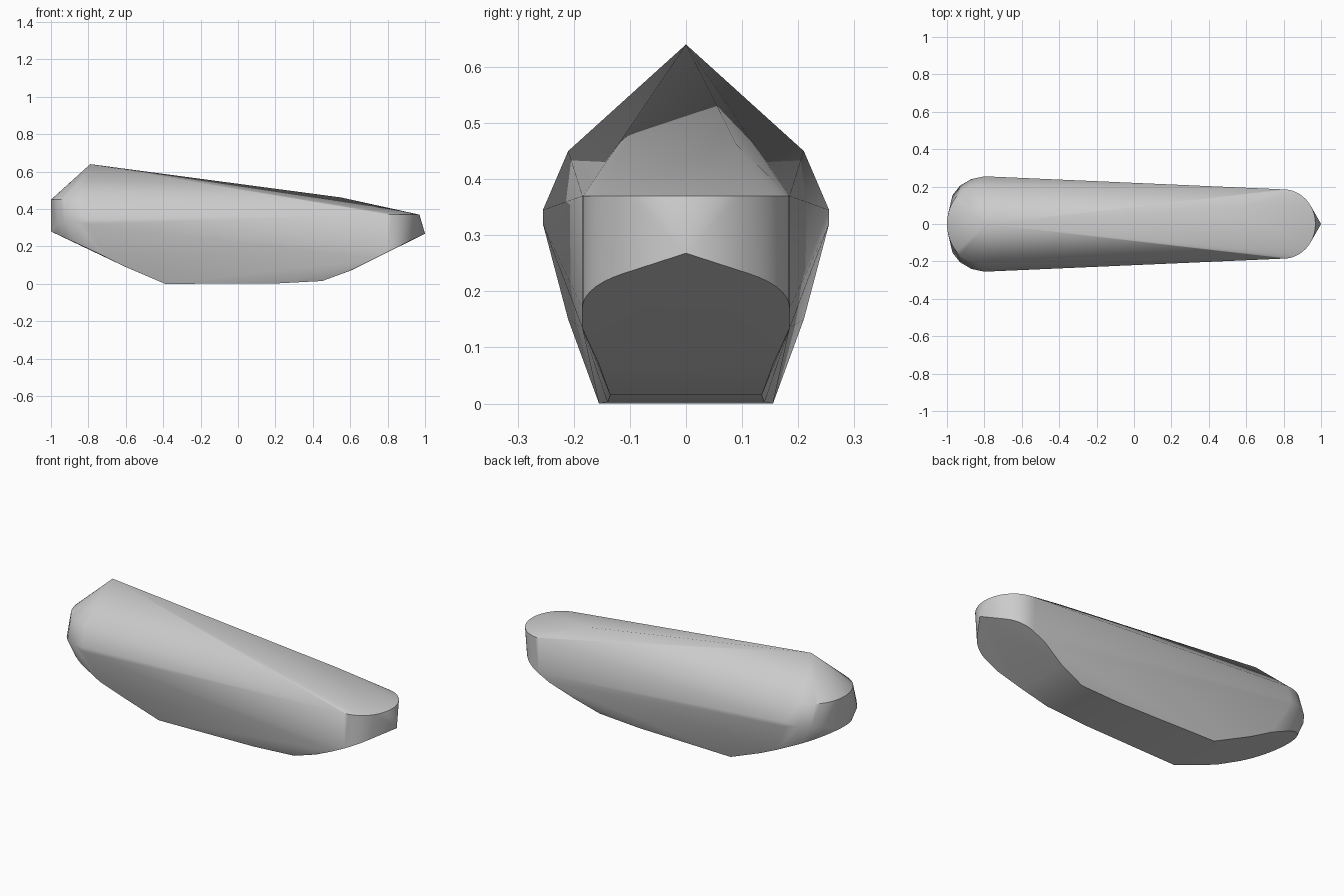
import bpy
import bmesh
import math

cube = bpy.data.objects.get("Cube")
if cube:
    bpy.data.objects.remove(cube, do_unlink=True)

grey = bpy.data.materials.new("plain grey")
grey.use_nodes = True
colour = (0.6, 0.6, 0.6, 1)
grey.diffuse_color = colour
grey.node_tree.nodes["Principled BSDF"].inputs["Base Color"].default_value = colour


def arc(cx, rx, ry, height, steps=12):
    """Half of a rounded end, from the tip to the side; height is a function of x."""
    pts = []
    for i in range(steps + 1):
        a = math.pi / 2 * i / steps
        x = cx + rx * math.cos(a)
        pts.append((x, ry * math.sin(a), height(x)))
    return pts


# Front end: flat-topped round nose, cut below by a slanted plane
half = arc(0.8, 0.17, 0.185, lambda x: 0.37)
half += arc(0.8, 0.155, 0.185, lambda x: 0.17 + 0.5 * (x - 0.8))
half += [(1.0, 0, 0.268), (0.73, 0.185, 0.135)]

# Rear end: upper rim, widest belt and rim of the slanted underside
half += arc(-0.82, -0.18, 0.21, lambda x: 0.45)
half += [(-0.8, 0.255, 0.345), (-0.8, 0.255, 0.32), (-0.87, 0.24, 0.335),
         (-0.93, 0.205, 0.33), (-0.97, 0.155, 0.32)]
half += arc(-0.8, -0.2, 0.2, lambda x: 0.28 - 0.46 * (x + 1))
half += [(-0.72, 0.21, 0.15)]

# Keel plate and its bevelled ends
half += [(-0.6, 0.185, 0.09), (-0.39, 0.155, 0), (0.2, 0.14, 0.002),
         (0.45, 0.135, 0.015), (0.6, 0.155, 0.07)]

points = [(x, s * y, z) for x, y, z in half for s in (-1, 1)]
# Peak, and the small crest on the left side of the roof
points += [(-0.79, 0, 0.64), (0.55, 0.09, 0.462)]

# Skin the points with a convex shell
bm = bmesh.new()
for p in points:
    bm.verts.new(p)
bmesh.ops.remove_doubles(bm, verts=bm.verts, dist=0.002)
bmesh.ops.convex_hull(bm, input=bm.verts)
bmesh.ops.delete(bm, geom=[v for v in bm.verts if not v.link_faces], context='VERTS')
bmesh.ops.recalc_face_normals(bm, faces=bm.faces)
mesh = bpy.data.meshes.new("hull_shell")
bm.to_mesh(mesh)
bm.free()
mesh.materials.append(grey)

hull = bpy.data.objects.new("hull_shell", mesh)
bpy.context.collection.objects.link(hull)
bpy.ops.object.select_all(action='DESELECT')
hull.select_set(True)
bpy.context.view_layer.objects.active = hull
bpy.ops.object.shade_smooth_by_angle(angle=math.radians(35))
